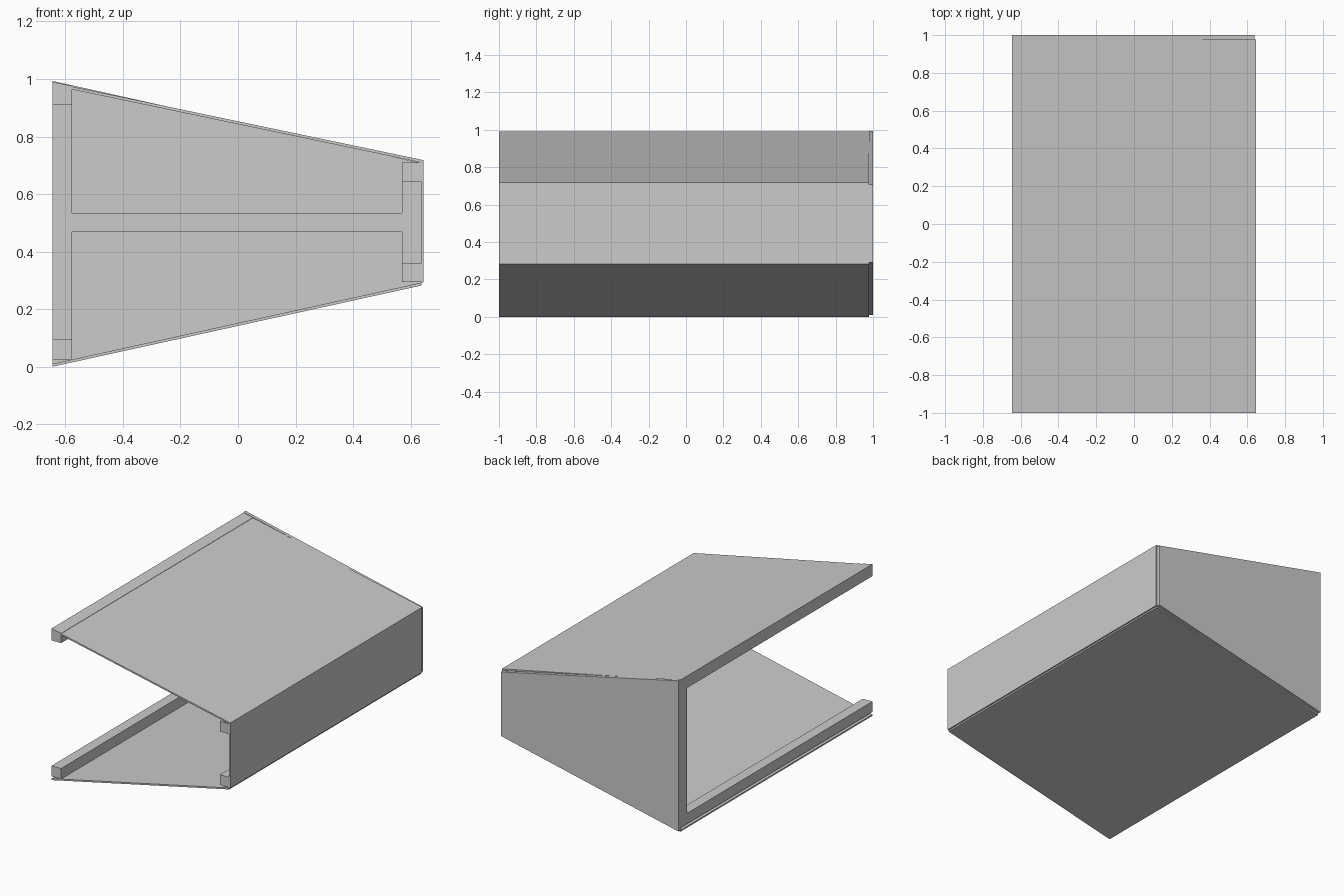
import bpy

cube = bpy.data.objects.get("Cube")
if cube:
    bpy.data.objects.remove(cube, do_unlink=True)

grey = bpy.data.materials.new("plain_grey")
grey.use_nodes = True
colour = (0.6, 0.6, 0.6, 1)
grey.diffuse_color = colour
grey.node_tree.nodes["Principled BSDF"].inputs["Base Color"].default_value = colour


def prism(name, profile, y0, y1):
    """Extrude an x-z outline (counter-clockwise from the front) along y."""
    n = len(profile)
    verts = [(x, y, z) for y in (y0, y1) for x, z in profile]
    faces = [tuple(range(n)), tuple(reversed(range(n, 2 * n)))]
    faces += [(i, i + n, (i + 1) % n + n, (i + 1) % n) for i in range(n)]
    mesh = bpy.data.meshes.new(name)
    mesh.from_pydata(verts, [], faces)
    mesh.materials.append(grey)
    obj = bpy.data.objects.new(name, mesh)
    bpy.context.collection.objects.link(obj)
    return obj


def bar(name, x0, x1, z0, z1, y0, y1):
    return prism(name, [(x0, z0), (x1, z0), (x1, z1), (x0, z1)], y0, y1)


FRONT, INNER, BACK = -1.0, 0.978, 1.0
POST = INNER - 0.068          # front face of the back frame
TALL, TALL_IN = -0.645, -0.577
LOW_IN, WALL, LOW = 0.57, 0.637, 0.645
SKIN = 0.01


def top(x):
    return 0.99 - 0.211 * (x - TALL)


def bottom(x):
    return 0.22 * (x - TALL)


# Sloping skins
prism("top_panel", [(TALL_IN, top(TALL_IN) - SKIN - 0.002), (LOW, top(LOW) - SKIN),
                    (LOW, top(LOW)), (TALL_IN, top(TALL_IN) - 0.002)], FRONT, INNER)
prism("bottom_panel", [(TALL, 0), (WALL, bottom(WALL)),
                       (WALL, bottom(WALL) + SKIN), (TALL, SKIN)], FRONT, INNER)

# Short side wall and closed back
bar("side_wall", WALL, LOW, 0.293, 0.712, FRONT, INNER)
prism("back_panel", [(TALL, 0.01), (WALL, 0.291), (WALL, 0.708), (TALL, 0.993)],
      INNER, BACK)

# Long rails on the tall open side
prism("tall_top_rail", [(TALL, 0.912), (TALL_IN, 0.912),
                        (TALL_IN, top(TALL_IN)), (TALL, top(TALL))], FRONT, INNER)
bar("tall_bottom_rail", TALL, TALL_IN, 0.025, 0.094, FRONT, INNER)

# Long rails against the short wall
bar("low_top_rail", LOW_IN, WALL, 0.642, 0.709, FRONT, INNER)
bar("low_bottom_rail", LOW_IN, WALL, 0.294, 0.361, FRONT, INNER)

# Back frame: two posts and a middle batten
bar("tall_post", TALL, TALL_IN, 0.094, 0.912, POST, INNER)
bar("low_post", LOW_IN, WALL, 0.361, 0.642, POST, INNER)
bar("middle_batten", TALL_IN, LOW_IN, 0.468, 0.535, POST, INNER)
